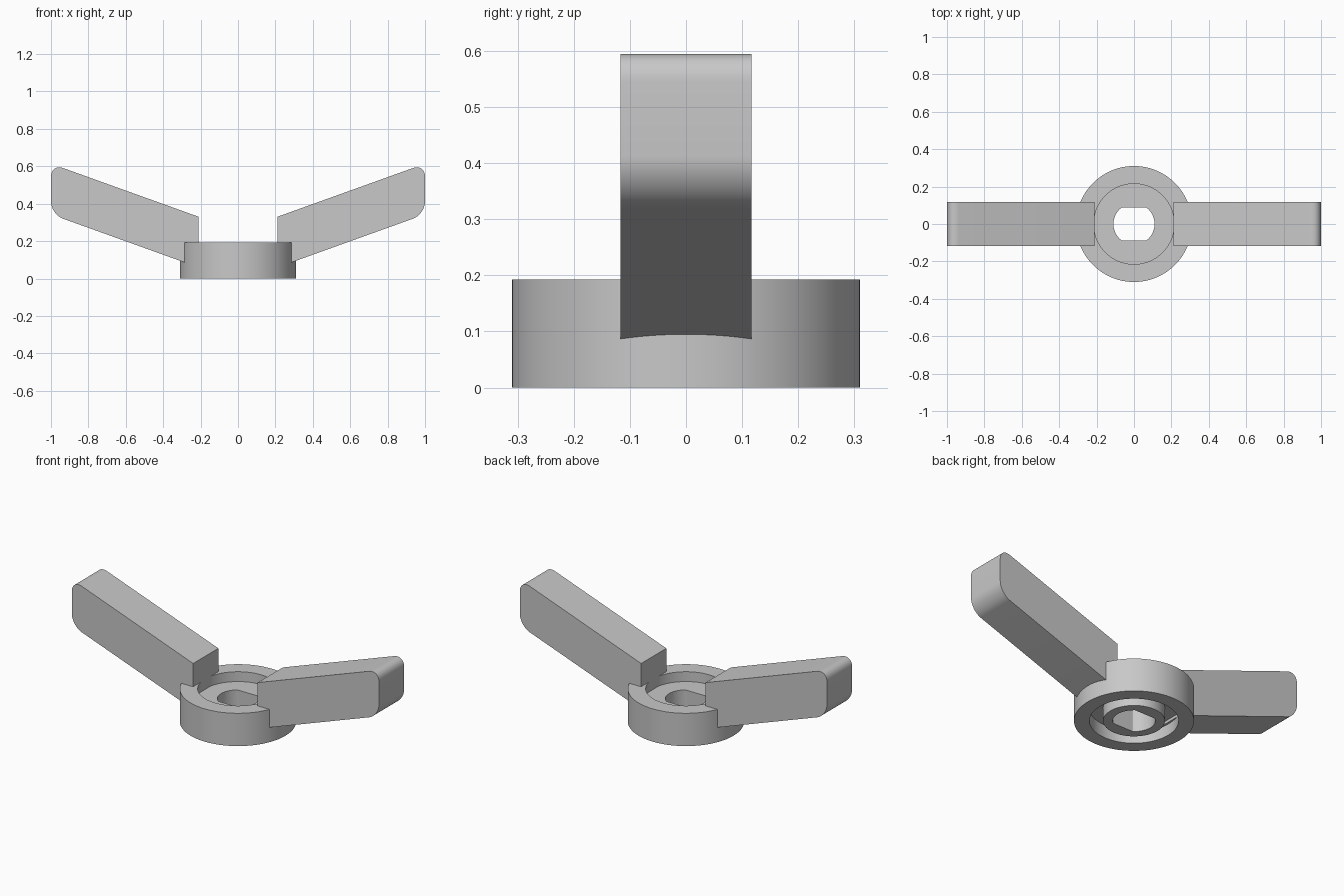
import bpy
import bmesh
import math

cube = bpy.data.objects.get("Cube")
if cube:
    bpy.data.objects.remove(cube, do_unlink=True)

# One plain grey for the whole nut
grey = bpy.data.materials.new("light grey")
grey.use_nodes = True
colour = (0.58, 0.58, 0.58, 1)
grey.diffuse_color = colour
grey.node_tree.nodes["Principled BSDF"].inputs["Base Color"].default_value = colour


def finish(bm, name):
    """Turn a bmesh into a named, shaded object."""
    bmesh.ops.recalc_face_normals(bm, faces=bm.faces)
    mesh = bpy.data.meshes.new(name)
    bm.to_mesh(mesh)
    bm.free()
    mesh.materials.append(grey)
    obj = bpy.data.objects.new(name, mesh)
    bpy.context.collection.objects.link(obj)
    bpy.ops.object.select_all(action="DESELECT")
    obj.select_set(True)
    bpy.context.view_layer.objects.active = obj
    bpy.ops.object.shade_smooth_by_angle(angle=math.radians(30))
    return obj


def make_hub(segments=96):
    """Ring with a recessed web, a lower groove and a double-D bore."""
    bore, flat = 0.11, 0.088
    top, web_top, web_bottom = 0.193, 0.135, 0.075
    profile = [(bore, web_top), (0.215, web_top), (0.215, top), (0.31, top),
               (0.31, 0), (0.23, 0), (0.23, web_bottom), (0.16, web_bottom),
               (0.16, 0), (bore, 0)]
    bm = bmesh.new()
    rings = []
    for r, z in profile:
        ring = []
        for i in range(segments):
            a = math.tau * i / segments
            x, y = r * math.cos(a), r * math.sin(a)
            if r == bore:
                y = max(-flat, min(flat, y))
            ring.append(bm.verts.new((x, y, z)))
        rings.append(ring)
    for k, ring in enumerate(rings):
        nxt = rings[(k + 1) % len(rings)]
        for i in range(segments):
            j = (i + 1) % segments
            bm.faces.new((ring[i], ring[j], nxt[j], nxt[i]))
    return finish(bm, "hub")


def make_wing(name, side):
    """Slanted bar with a rounded outer tip."""
    half = 0.117
    outline = [(0.21, 0.059), (1.0, 0.343), (1.0, 0.614), (0.21, 0.33)]
    bm = bmesh.new()
    face = bm.faces.new([bm.verts.new((side * x, -half, z)) for x, z in outline])
    extruded = bmesh.ops.extrude_face_region(bm, geom=[face])["geom"]
    moved = [g for g in extruded if isinstance(g, bmesh.types.BMVert)]
    bmesh.ops.translate(bm, verts=moved, vec=(0, 2 * half, 0))
    tips = [e for e in bm.edges
            if all(abs(v.co.x) > 0.99 for v in e.verts)
            and abs(e.verts[0].co.y - e.verts[1].co.y) > half]
    bmesh.ops.bevel(bm, geom=tips, offset=0.069, offset_type="OFFSET",
                    segments=10, profile=0.5, affect="EDGES")
    return finish(bm, name)


make_hub()
make_wing("left_wing", 1)
make_wing("right_wing", -1)
